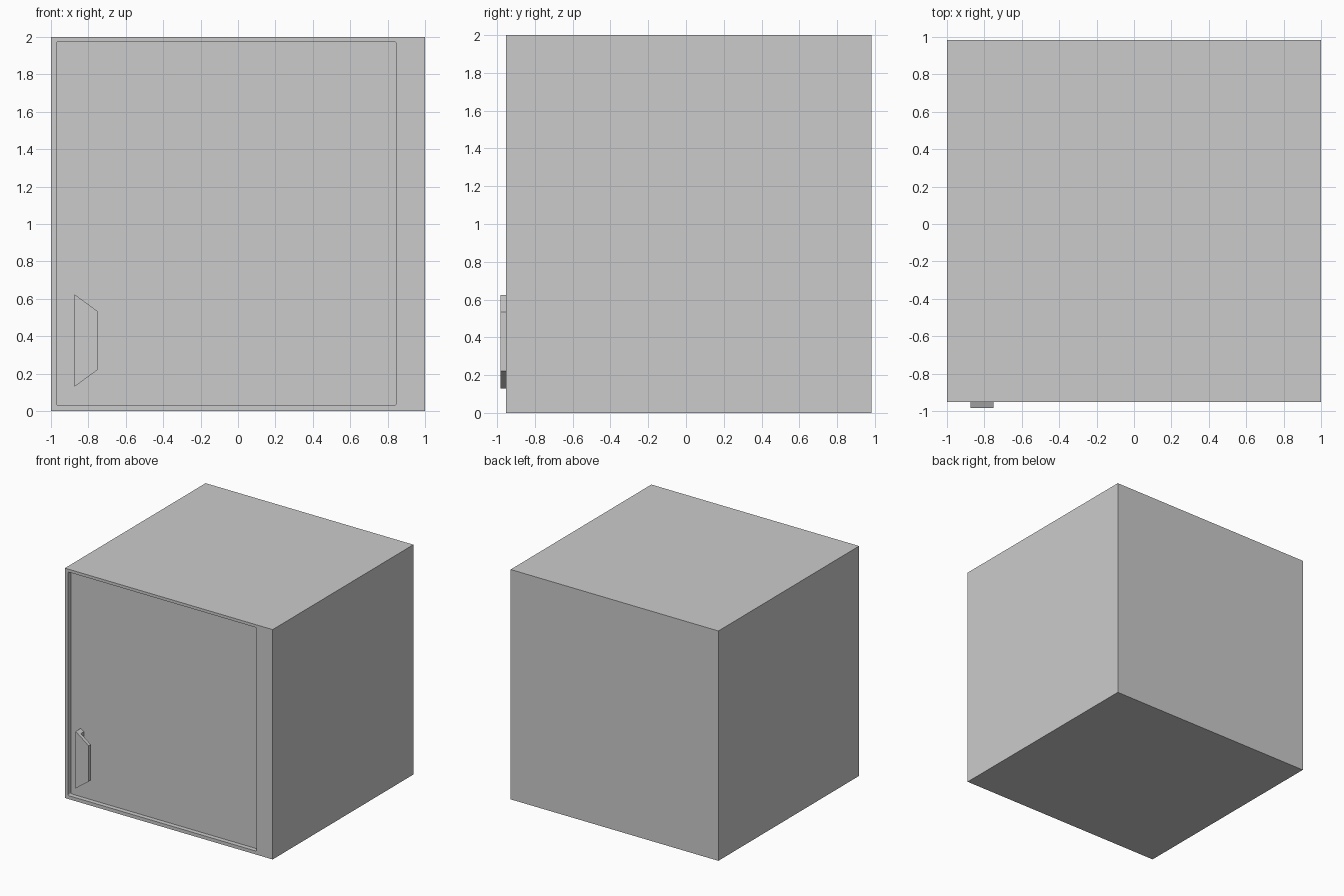
import bpy, bmesh, math

if "Cube" in bpy.data.objects:
    bpy.data.objects.remove(bpy.data.objects["Cube"])

FRONT, BACK = -0.952, 0.983      # cabinet faces in y
PANEL = FRONT + 0.04             # recessed door face
HANDLE = -0.983                  # outer face of the grip


def make_object(name, bm):
    bmesh.ops.recalc_face_normals(bm, faces=bm.faces)
    mesh = bpy.data.meshes.new(name)
    bm.to_mesh(mesh)
    bm.free()
    obj = bpy.data.objects.new(name, mesh)
    bpy.context.collection.objects.link(obj)
    return obj


def prism(bm, outline, y0, y1):
    """Extrude an (x, z) outline from y0 to y1."""
    face = bm.faces.new([bm.verts.new((x, y0, z)) for x, z in outline])
    new = bmesh.ops.extrude_face_region(bm, geom=[face])["geom"]
    verts = [v for v in new if isinstance(v, bmesh.types.BMVert)]
    bmesh.ops.translate(bm, verts=verts, vec=(0, y1 - y0, 0))


def rounded_rect(x0, x1, z0, z1, r, steps=3):
    pts = []
    corners = [(x1 - r, z1 - r), (x0 + r, z1 - r), (x0 + r, z0 + r), (x1 - r, z0 + r)]
    for i, (cx, cz) in enumerate(corners):
        for s in range(steps + 1):
            a = math.pi / 2 * (i + s / steps)
            pts.append((cx + r * math.cos(a), cz + r * math.sin(a)))
    return pts


# Cabinet body
bm = bmesh.new()
prism(bm, [(-1, 0), (1, 0), (1, 2), (-1, 2)], FRONT, BACK)
cabinet = make_object("cabinet", bm)

# Shallow door recess with slightly rounded corners
bm = bmesh.new()
prism(bm, rounded_rect(-0.97, 0.845, 0.03, 1.975, 0.01), FRONT - 0.1, PANEL)
cutter = make_object("door_recess_cutter", bm)
cutter.hide_render = True
cutter.hide_set(True)
cut = cabinet.modifiers.new("door_recess", "BOOLEAN")
cut.operation, cut.solver, cut.object = "DIFFERENCE", "EXACT", cutter

# Handle: tapered grip plate on a narrow mounting strip, L-shaped from above
lip, strip = HANDLE + 0.03, 0.03
x0, x1, z_mid, h0, h1 = -0.875, -0.75, 0.377, 0.248, 0.156
xm = x0 + strip
hm = h0 + (h1 - h0) * strip / (x1 - x0)
section = [(x0, HANDLE, h0), (x1, HANDLE, h1), (x1, lip, h1),
           (xm, lip, hm), (xm, PANEL, hm), (x0, PANEL, h0)]
bm = bmesh.new()
low, high = [[bm.verts.new((x, y, z_mid + s * h)) for x, y, h in section] for s in (-1, 1)]
bm.faces.new(low)
bm.faces.new(high)
for i in range(len(section)):
    j = (i + 1) % len(section)
    bm.faces.new((low[i], low[j], high[j], high[i]))
make_object("door_handle", bm)
